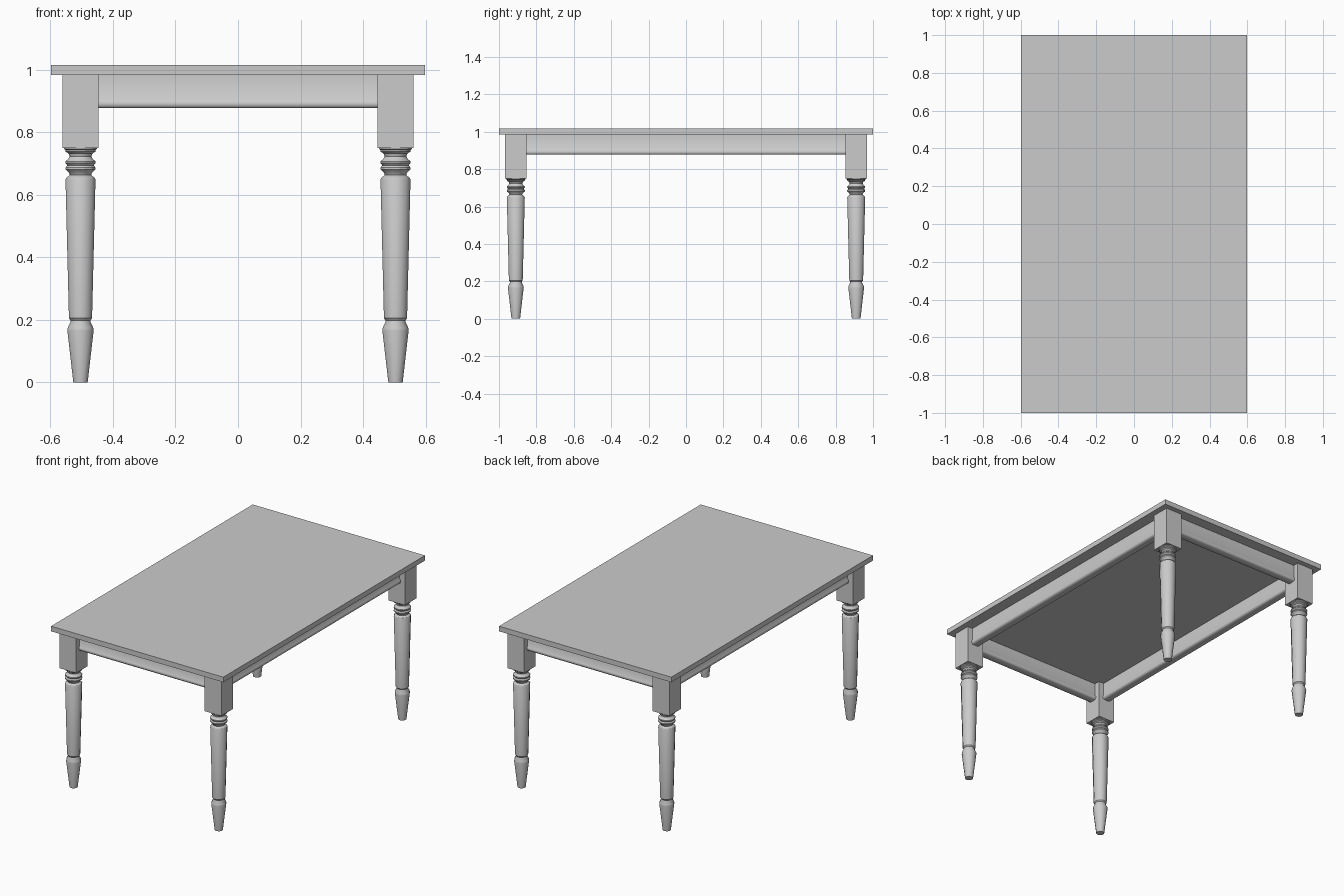
import bpy, bmesh, math

if "Cube" in bpy.data.objects:
    bpy.data.objects.remove(bpy.data.objects["Cube"])

LEG_X, LEG_Y = 0.504, 0.91
UNDER = 0.984   # underside of the table top


def finish(name, bm, angle=30):
    bmesh.ops.recalc_face_normals(bm, faces=bm.faces)
    me = bpy.data.meshes.new(name)
    bm.to_mesh(me)
    bm.free()
    ob = bpy.data.objects.new(name, me)
    bpy.context.collection.objects.link(ob)
    bpy.ops.object.select_all(action='DESELECT')
    ob.select_set(True)
    bpy.context.view_layer.objects.active = ob
    bpy.ops.object.shade_smooth_by_angle(angle=math.radians(angle))
    return ob


def box(name, center, size):
    bm = bmesh.new()
    bmesh.ops.create_cube(bm, size=1)
    for v in bm.verts:
        v.co = [c + p * s for c, p, s in zip(center, v.co, size)]
    return finish(name, bm)


def skin(bm, rings):
    # join matching closed rings and cap both ends
    vs = [[bm.verts.new(p) for p in r] for r in rings]
    n = len(vs[0])
    for a, b in zip(vs, vs[1:]):
        for i in range(n):
            bm.faces.new((a[i], a[(i + 1) % n], b[(i + 1) % n], b[i]))
    bm.faces.new(vs[0])
    bm.faces.new(vs[-1])


# turned leg: (half width, height), twelve sided
LEG = [(0.023, 0), (0.042, 0.165), (0.041, 0.174), (0.032, 0.193), (0.032, 0.198),
       (0.037, 0.205), (0.048, 0.648), (0.045, 0.655), (0.034, 0.663), (0.038, 0.672),
       (0.048, 0.681), (0.048, 0.687), (0.042, 0.694), (0.048, 0.701), (0.048, 0.707),
       (0.038, 0.716), (0.035, 0.723), (0.038, 0.732), (0.048, 0.738),
       (0.048, 0.743), (0.053, 0.747), (0.053, 0.755)]


def turned_leg(name, x, y):
    bm = bmesh.new()
    k = 1 / math.cos(math.pi / 12)
    skin(bm, [[(x + r * k * math.cos(math.radians(15 + 30 * i)),
                y + r * k * math.sin(math.radians(15 + 30 * i)), z) for i in range(12)]
              for r, z in LEG])
    return finish(name, bm)


# apron section: flat board with a rounded bead along the bottom edge
APRON = [(-0.022, UNDER), (-0.022, 0.906), (-0.027, 0.9), (-0.029, 0.891), (-0.027, 0.883),
         (-0.02, 0.877), (0.02, 0.877), (0.027, 0.883), (0.029, 0.891), (0.027, 0.9),
         (0.022, 0.906), (0.022, UNDER)]


def apron(name, along_x, side):
    bm = bmesh.new()
    if along_x:
        rings = [[(e * 0.45, side * LEG_Y + t, z) for t, z in APRON] for e in (-1, 1)]
    else:
        rings = [[(side * LEG_X + t, e * 0.855, z) for t, z in APRON] for e in (-1, 1)]
    skin(bm, rings)
    return finish(name, bm, 50)


# table top
box("table_top", (0, 0, 1.0), (1.196, 2.0, 0.032))

# legs with square blocks at the top
for sy, row in ((-1, "front"), (1, "back")):
    for sx, hand in ((-1, "left"), (1, "right")):
        box(f"{row}_{hand}_leg_block", (sx * LEG_X, sy * LEG_Y, (0.75 + UNDER) / 2),
            (0.115, 0.115, UNDER - 0.75))
        turned_leg(f"{row}_{hand}_leg", sx * LEG_X, sy * LEG_Y)

# aprons between the legs
apron("front_apron", True, -1)
apron("back_apron", True, 1)
apron("left_apron", False, -1)
apron("right_apron", False, 1)
